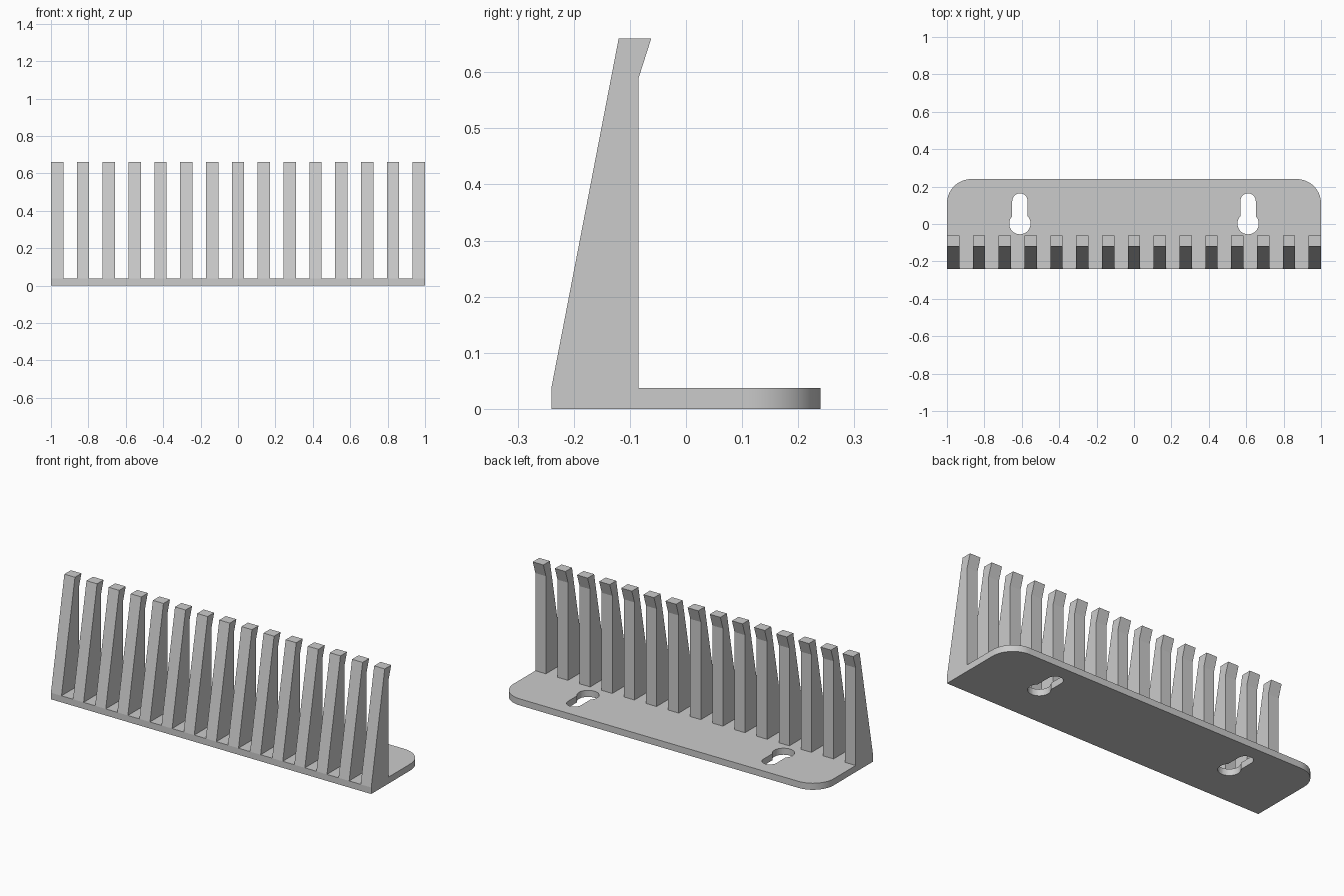
import bpy, bmesh, math
from mathutils import Matrix

if "Cube" in bpy.data.objects:
    bpy.data.objects.remove(bpy.data.objects["Cube"])

grey = bpy.data.materials.new("light_grey")
grey.diffuse_color = (0.6, 0.6, 0.6, 1)
grey.use_nodes = True
grey.node_tree.nodes["Principled BSDF"].inputs["Base Color"].default_value = grey.diffuse_color


def arc(cx, cy, r, a0, a1, n):
    """Points along an arc, angles in degrees."""
    angles = [math.radians(a0 + (a1 - a0) * i / n) for i in range(n + 1)]
    return [(cx + r * math.cos(a), cy + r * math.sin(a)) for a in angles]


def prism(name, outline, low, high, matrix=Matrix()):
    """Extrude a 2D outline from low to high, then orient it."""
    bm = bmesh.new()
    face = bm.faces.new([bm.verts.new((u, v, low)) for u, v in outline])
    top = bmesh.ops.extrude_face_region(bm, geom=[face])["geom"]
    bmesh.ops.translate(bm, vec=(0, 0, high - low),
                        verts=[g for g in top if isinstance(g, bmesh.types.BMVert)])
    bm.transform(matrix)
    bmesh.ops.recalc_face_normals(bm, faces=bm.faces)
    mesh = bpy.data.meshes.new(name)
    bm.to_mesh(mesh)
    bm.free()
    mesh.materials.append(grey)
    obj = bpy.data.objects.new(name, mesh)
    bpy.context.collection.objects.link(obj)
    return obj


# Mounting plate with rounded back corners
THICK, DEPTH, R = 0.037, 0.24, 0.13
outline = [(-1, -DEPTH), (1, -DEPTH)]
outline += arc(1 - R, DEPTH - R, R, 0, 90, 16)
outline += arc(-1 + R, DEPTH - R, R, 90, 180, 16)
plate = prism("mounting_plate", outline, 0, THICK)

# Keyhole screw slots: a round hole running into a narrower slot
hole_r, slot_r, hole_y, slot_y = 0.057, 0.041, 0.002, 0.123
meet = math.degrees(math.acos(slot_r / hole_r))
for side, x in (("left", -0.61), ("right", 0.61)):
    keyhole = arc(x, hole_y, hole_r, 180 - meet, 360 + meet, 32)
    keyhole += arc(x, slot_y, slot_r, 0, 180, 16)
    cutter = prism(side + "_keyhole_cutter", keyhole, -0.05, 0.1)
    cutter.hide_render = True
    cutter.hide_set(True)
    cut = plate.modifiers.new(side + "_keyhole", "BOOLEAN")
    cut.operation, cut.solver, cut.object = "DIFFERENCE", "EXACT", cutter

bpy.context.view_layer.objects.active = plate
plate.select_set(True)
bpy.ops.object.shade_smooth_by_angle(angle=math.radians(30))

# Row of tapered teeth with a small hooked lip at the top
COUNT, WIDTH = 15, 0.066
profile = [(-DEPTH, THICK), (-0.085, THICK), (-0.085, 0.588),
           (-0.062, 0.66), (-0.12, 0.66)]
# Maps profile (u, v, w) to (y, z, x)
turn = Matrix(((0, 0, 1, 0), (1, 0, 0, 0), (0, 1, 0, 0), (0, 0, 0, 1)))
for i in range(COUNT):
    x = -1 + i * (2 - WIDTH) / (COUNT - 1)
    prism(f"tooth_{i + 1}", profile, x, x + WIDTH, turn)
